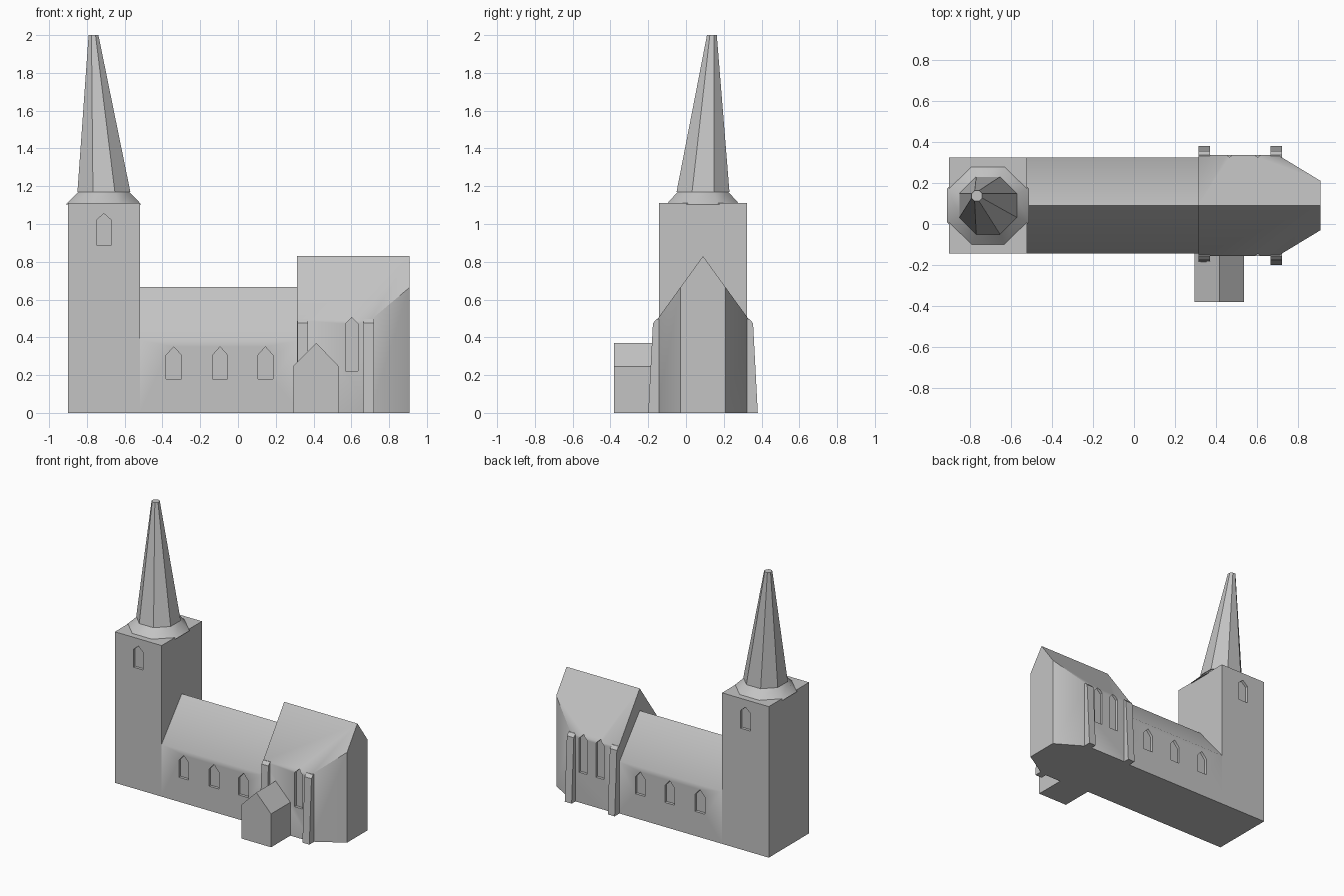
import bpy, bmesh, math

if "Cube" in bpy.data.objects:
    bpy.data.objects.remove(bpy.data.objects["Cube"])

stone = bpy.data.materials.new("grey stone")
stone.diffuse_color = (0.55, 0.55, 0.55, 1)
stone.use_nodes = True
stone.node_tree.nodes["Principled BSDF"].inputs["Base Color"].default_value = stone.diffuse_color

CY = 0.09  # long axis of the church


def make(name, verts, faces):
    me = bpy.data.meshes.new(name)
    me.from_pydata(verts, [], faces)
    bm = bmesh.new()
    bm.from_mesh(me)
    bmesh.ops.recalc_face_normals(bm, faces=bm.faces)
    bm.to_mesh(me)
    bm.free()
    me.materials.append(stone)
    ob = bpy.data.objects.new(name, me)
    bpy.context.collection.objects.link(ob)
    return ob


def loft(name, a, b):
    """Closed solid between two matching rings of points."""
    n = len(a)
    sides = [(i, (i + 1) % n, n + (i + 1) % n, n + i) for i in range(n)]
    return make(name, a + b, [tuple(range(n)), tuple(range(n, 2 * n))] + sides)


def prism_x(name, x0, x1, yz):
    return loft(name, [(x0, y, z) for y, z in yz], [(x1, y, z) for y, z in yz])


def prism_y(name, y0, y1, xz):
    return loft(name, [(x, y0, z) for x, z in xz], [(x, y1, z) for x, z in xz])


def octagon(cx, cy, z, hx, hy=None):
    """Flat-sided octagon given by its half widths."""
    k = 1 / math.cos(math.pi / 8)
    hy = hy or hx
    angs = [math.pi / 8 + i * math.pi / 4 for i in range(8)]
    return [(cx + hx * k * math.cos(a), cy + hy * k * math.sin(a), z) for a in angs]


def cut_windows(wall, half, openings, depth=0.02):
    """Recess pointed windows: (x, sill, shoulder, tip, half width, sides)."""
    for x, z0, z1, z2, w, sides in openings:
        for s in sides:
            prof = [(x - w, z0), (x + w, z0), (x + w, z1), (x, z2), (x - w, z1)]
            cutter = prism_y("window_cutter", CY + s * (half - depth),
                             CY + s * (half + 0.1), prof)
            cutter.hide_render = True
            mod = wall.modifiers.new("window", 'BOOLEAN')
            mod.operation, mod.solver, mod.object = 'DIFFERENCE', 'EXACT', cutter
            bpy.context.view_layer.objects.active = wall
            bpy.ops.object.modifier_apply(modifier=mod.name)
            bpy.data.objects.remove(cutter)


def smooth(ob, angle=43):
    bpy.ops.object.select_all(action='DESELECT')
    ob.select_set(True)
    bpy.context.view_layer.objects.active = ob
    bpy.ops.object.shade_smooth_by_angle(angle=math.radians(angle))


# Tower
H = 0.234
tower = prism_x("tower", -0.90, -0.52,
                [(CY - H, 0), (CY + H, 0), (CY + H, 1.11), (CY - H, 1.11)])
cut_windows(tower, H, [(-0.71, 0.89, 1.02, 1.055, 0.04, (-1, 1))])

# Flared skirt and leaning spire
skirt = loft("spire_skirt", octagon(-0.711, CY, 1.103, 0.2, 0.195),
             octagon(-0.71, CY, 1.172, 0.132))
smooth(skirt)
loft("spire", octagon(-0.71, CY, 1.17, 0.14), octagon(-0.765, 0.137, 2.0, 0.026))

# Nave with gabled roof
nave = prism_x("nave", -0.52, 0.33,
               [(CY - H, 0), (CY + H, 0), (CY + H, 0.385), (CY, 0.667), (CY - H, 0.385)])
cut_windows(nave, H, [(x, 0.18, 0.305, 0.35, 0.04, (-1, 1))
                      for x in (-0.34, -0.095, 0.145)])
smooth(nave)

# Chancel with three-sided end cutting through the gabled roof
C, E = 0.246, 0.12          # half widths of the walls and of the end wall
EAVE, RIDGE = 0.49, 0.83
end_z = RIDGE - (RIDGE - EAVE) * E / C
plan = [(0.313, -C, EAVE), (0.70, -C, EAVE), (0.908, -E, end_z),
        (0.908, E, end_z), (0.70, C, EAVE), (0.313, C, EAVE)]
verts = [(x, CY + y, 0) for x, y, z in plan] + [(x, CY + y, z) for x, y, z in plan]
verts += [(0.313, CY, RIDGE), (0.908, CY, RIDGE)]
chancel = make("chancel", verts, [
    (0, 1, 2, 3, 4, 5), (0, 1, 7, 6), (1, 2, 8, 7), (2, 3, 9, 13, 8),
    (3, 4, 10, 9), (4, 5, 11, 10), (5, 0, 6, 12, 11),
    (6, 7, 8, 13, 12), (12, 13, 9, 10, 11)])
cut_windows(chancel, C, [(0.602, 0.222, 0.472, 0.505, 0.033, (-1, 1)),
                         (0.465, 0.222, 0.472, 0.505, 0.033, (1,))])
smooth(chancel)

# Battered buttresses on both long walls
for x in (0.342, 0.692):
    for s, side in ((-1, "front"), (1, "back")):
        prof = [(0.2, 0), (0.29, 0), (0.265, 0.475), (0.245, 0.497), (0.2, 0.497)]
        prism_x("buttress_" + side, x - 0.028, x + 0.028,
                [(CY + s * d, z) for d, z in prof])

# Gabled porch
prism_y("porch", -0.38, -0.12,
        [(0.295, 0), (0.535, 0), (0.535, 0.245), (0.415, 0.37), (0.295, 0.25)])
